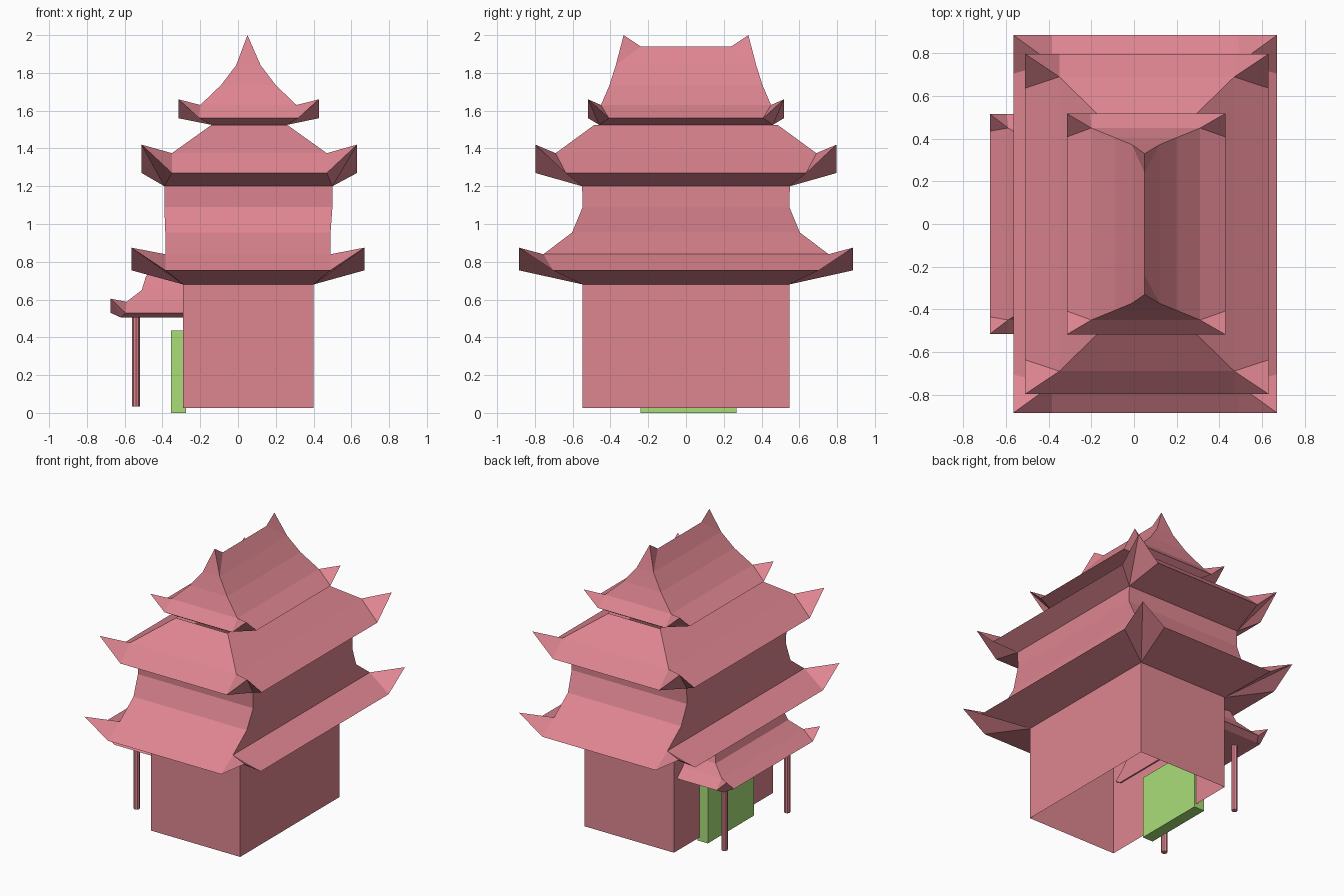
import bpy, bmesh

if "Cube" in bpy.data.objects:
    bpy.data.objects.remove(bpy.data.objects["Cube"])


def material(name, colour):
    m = bpy.data.materials.new(name)
    m.diffuse_color = (*colour, 1)
    m.use_nodes = True
    m.node_tree.nodes["Principled BSDF"].inputs["Base Color"].default_value = m.diffuse_color
    return m


PINK = material("dusty pink", (0.73, 0.235, 0.28))
GREEN = material("leaf green", (0.40, 0.73, 0.19))


def finish(bm, name, mat):
    bmesh.ops.recalc_face_normals(bm, faces=bm.faces)
    mesh = bpy.data.meshes.new(name)
    bm.to_mesh(mesh)
    bm.free()
    mesh.materials.append(mat)
    obj = bpy.data.objects.new(name, mesh)
    bpy.context.collection.objects.link(obj)
    return obj


def ring(bm, x0, x1, hy, z):
    """Four corners, counter-clockwise from front left."""
    return [bm.verts.new(p) for p in
            ((x0, -hy, z), (x1, -hy, z), (x1, hy, z), (x0, hy, z))]


def loft(bm, rings):
    for a, b in zip(rings, rings[1:]):
        for i in range(4):
            j = (i + 1) % 4
            bm.faces.new((a[i], a[j], b[j], b[i]))


def roof(name, under, eave, tip_z, inset, rings, ridge=None, lean_to=False, cap=False):
    """Hipped roof: underside ring, eave with upturned corners, stacked rings above."""
    bm = bmesh.new()
    low = ring(bm, *under)
    x0, x1, hy, z = eave
    tips = ring(bm, *eave)
    for i, v in enumerate(tips):
        if not (lean_to and i in (1, 2)):
            v.co.z = tip_z
    ups = [ring(bm, *r) for r in rings]
    hip = ups[0]
    for i in range(4):
        j = (i + 1) % 4
        a, b = tips[i].co.copy(), tips[j].co.copy()
        d = (b - a).normalized() * inset
        a, b = a + d, b - d
        a.z = b.z = z
        ea, eb = bm.verts.new(a), bm.verts.new(b)
        for inner in (low, hip):
            bm.faces.new((ea, eb, inner[j], inner[i]))
            bm.faces.new((tips[i], ea, inner[i]))
            bm.faces.new((eb, tips[j], inner[j]))
    loft(bm, ups)
    if cap:
        bm.faces.new(low)
        bm.faces.new(ups[-1])
    if ridge:
        # sagging ridge with a raised peak at each end
        rx, peak_y, peak_z, flat_y, flat_z = ridge
        t = ups[-1]
        pf, ff, fb, pb = [bm.verts.new((rx, y, h)) for y, h in
                          ((-peak_y, peak_z), (-flat_y, flat_z), (flat_y, flat_z), (peak_y, peak_z))]
        bm.faces.new((t[0], t[1], pf))
        bm.faces.new((t[2], t[3], pb))
        for f, b in ((t[0], t[3]), (t[1], t[2])):
            bm.faces.new((f, pf, ff))
            bm.faces.new((b, pb, fb))
            bm.faces.new((f, ff, fb, b))
    return finish(bm, name, PINK)


# Hall walls, open underneath
bm = bmesh.new()
loft(bm, [ring(bm, -0.29, 0.40, 0.547, z) for z in (0.025, 0.68)])
finish(bm, "hall_walls", PINK)

# Lower roof sweeping up into the upper storey
roof("lower_roof", (-0.29, 0.40, 0.547, 0.68), (-0.565, 0.67, 0.885, 0.755), 0.875, 0.18,
     [(-0.385, 0.49, 0.755, 0.84), (-0.385, 0.49, 0.603, 0.955),
      (-0.39, 0.50, 0.547, 1.09), (-0.39, 0.50, 0.55, 1.20)])

# Middle roof
roof("middle_roof", (-0.39, 0.50, 0.55, 1.20), (-0.51, 0.63, 0.797, 1.27), 1.42, 0.16,
     [(-0.35, 0.47, 0.69, 1.375), (-0.14, 0.26, 0.485, 1.525)])

# Top roof with ridge
roof("top_roof", (-0.14, 0.26, 0.46, 1.525), (-0.315, 0.428, 0.518, 1.56), 1.66, 0.11,
     [(-0.20, 0.31, 0.45, 1.63), (-0.09, 0.20, 0.405, 1.735), (-0.01, 0.12, 0.372, 1.84)],
     ridge=(0.05, 0.33, 2.0, 0.24, 1.94))

# Lean-to porch roof on the left side
roof("porch_roof", (-0.62, -0.28, 0.47, 0.505), (-0.675, -0.28, 0.515, 0.53), 0.605, 0.08,
     [(-0.59, -0.28, 0.45, 0.588), (-0.51, -0.28, 0.40, 0.65),
      (-0.488, -0.28, 0.375, 0.72), (-0.47, -0.28, 0.36, 0.75)], lean_to=True, cap=True)

# Porch posts
for side, y in (("front", -0.345), ("back", 0.345)):
    bpy.ops.mesh.primitive_cylinder_add(vertices=8, radius=0.02, depth=0.475,
                                        location=(-0.54, y, 0.2725))
    post = bpy.context.object
    post.name = side + "_porch_post"
    post.data.materials.append(PINK)

# Door block
bpy.ops.mesh.primitive_cube_add(size=1, location=(-0.315, 0.013, 0.2175))
door = bpy.context.object
door.name = "door"
door.scale = (0.08, 0.507, 0.435)
door.data.materials.append(GREEN)
